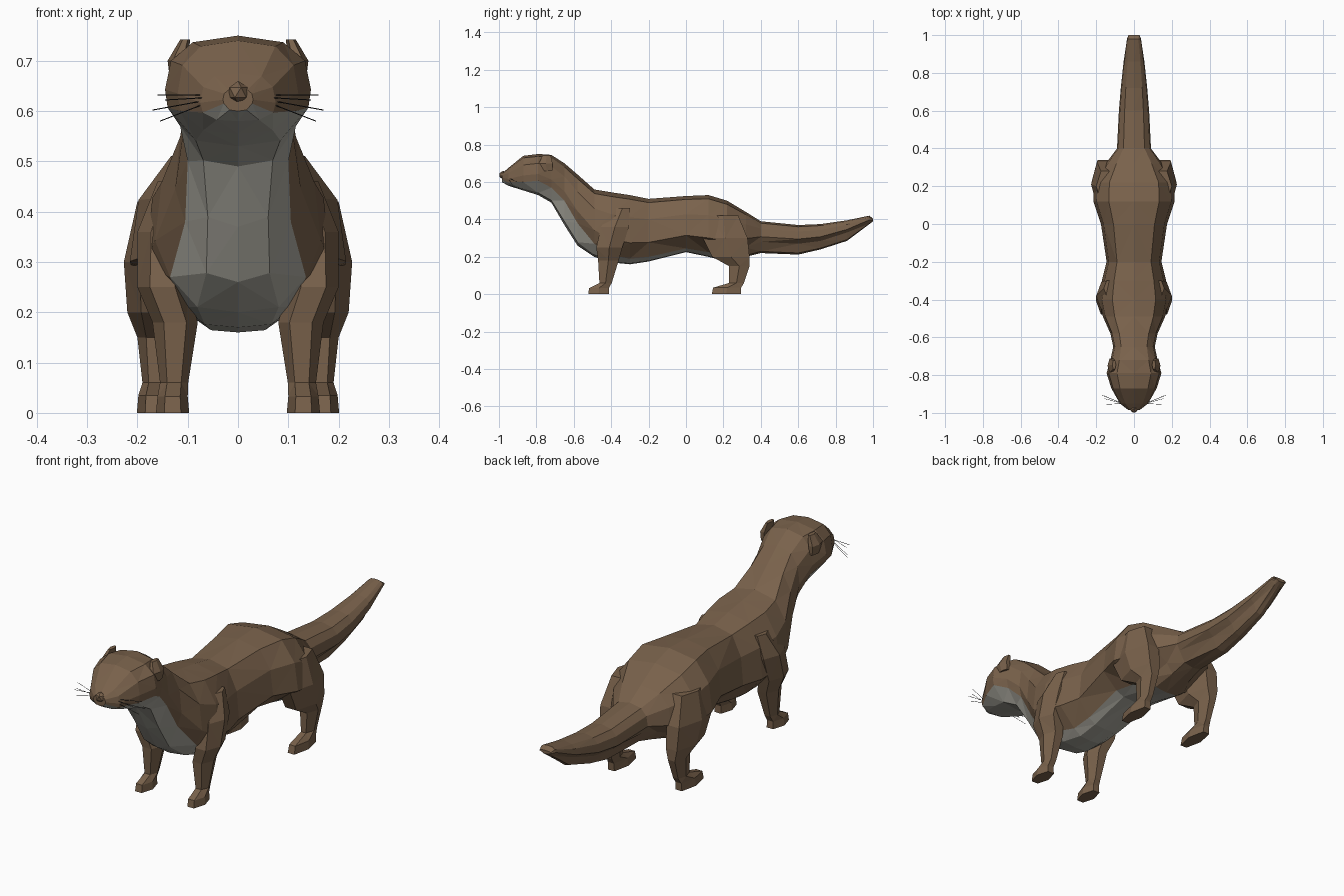
import bpy
import bmesh
import math
from mathutils import Vector

old = bpy.data.objects.get("Cube")
if old:
    bpy.data.objects.remove(old, do_unlink=True)


def make_material(name, colour):
    mat = bpy.data.materials.new(name)
    mat.use_nodes = True
    mat.diffuse_color = (*colour, 1)
    mat.node_tree.nodes["Principled BSDF"].inputs["Base Color"].default_value = (*colour, 1)
    return mat


brown_fur = make_material("brown fur", (0.19, 0.12, 0.07))
pale_fur = make_material("pale grey fur", (0.40, 0.39, 0.34))
whisker_black = make_material("whisker black", (0.02, 0.02, 0.02))


def add_object(name, data, *materials):
    for mat in materials:
        data.materials.append(mat)
    obj = bpy.data.objects.new(name, data)
    bpy.context.collection.objects.link(obj)
    return obj


def loft(name, rings, is_pale=None):
    """Skin closed rings into a faceted solid; is_pale picks the pale strips."""
    bm = bmesh.new()
    loops = [[bm.verts.new(p) for p in ring] for ring in rings]
    count = len(loops[0])
    for a, b in zip(loops, loops[1:]):
        for k in range(count):
            n = (k + 1) % count
            face = bm.faces.new((a[k], a[n], b[n], b[k]))
            if is_pale and is_pale(k, face.calc_center_median()):
                face.material_index = 1
    bm.faces.new(loops[0])
    bm.faces.new(loops[-1])
    bmesh.ops.recalc_face_normals(bm, faces=bm.faces)
    bmesh.ops.triangulate(bm, faces=bm.faces)
    mesh = bpy.data.meshes.new(name)
    bm.to_mesh(mesh)
    bm.free()
    return add_object(name, mesh, brown_fur, pale_fur)


def trunk_ring(y, top, bottom, width, edge_z, edge_width):
    """Upright cross-section; the edge is where back fur meets underside fur."""
    rise = top - edge_z
    half = [
        (0, top),
        (0.62 * width, top - 0.06 * (top - bottom)),
        (0.92 * width, edge_z + 0.65 * rise),
        (width, edge_z + 0.25 * rise),
        (edge_width, edge_z),
        (0.6 * edge_width, bottom + 0.15 * (edge_z - bottom)),
        (0, bottom),
    ]
    outline = half + [(-x, z) for x, z in half[-2:0:-1]]
    return [(x, y, z) for x, z in outline]


def limb_ring(side, x, y, z, rx, ry):
    """Level six-sided cross-section of a leg or ear."""
    angles = [math.tau * i / 6 for i in range(6)]
    return [(side * (x + rx * math.cos(a)), y + 1.15 * ry * math.sin(a), z)
            for a in angles]


def underside(strip, centre):
    return 4 <= strip <= 7 and centre.y < 0.25


# Trunk stations: y, top, bottom, half width, fur edge height, fur edge half width
head = [
    (-.985, .645, .60, .03, .615, .028),
    (-.95, .675, .58, .075, .597, .07),
    (-.87, .74, .555, .12, .60, .115),
    (-.79, .75, .53, .145, .607, .14),
    (-.72, .745, .49, .125, .57, .115),
    (-.65, .70, .37, .11, .50, .10),
]
torso = [
    head[-1],
    (-.58, .64, .26, .125, .38, .105),
    (-.49, .56, .20, .165, .27, .135),
    (-.40, .545, .17, .185, .21, .11),
    (-.30, .53, .16, .17, .19, .09),
    (-.20, .51, .175, .145, .20, .09),
    (0, .525, .225, .175, .245, .10),
    (.12, .53, .20, .215, .225, .10),
    (.22, .50, .175, .21, .21, .10),
    (.32, .44, .20, .15, .25, .08),
    (.40, .39, .22, .09, .28, .075),
]
tail = [
    torso[-1],
    (.60, .37, .212, .08, .27, .05),
    (.72, .375, .24, .07, .285, .045),
    (.86, .395, .285, .055, .33, .035),
    (.98, .42, .375, .037, .39, .03),
    (1.0, .405, .39, .03, .395, .02),
]
for name, stations in (("head", head), ("torso", torso), ("tail", tail)):
    loft(name, [trunk_ring(*s) for s in stations], underside)

# Limb stations, top to bottom: x, y, z, x radius, y radius
limbs = {
    "front_leg": [
        (.13, -.34, .46, .03, .04),
        (.145, -.38, .36, .055, .075),
        (.15, -.41, .25, .05, .07),
        (.125, -.415, .18, .045, .055),
        (.127, -.43, .06, .028, .033),
        (.13, -.465, .033, .03, .053),
        (.13, -.467, 0, .033, .056),
    ],
    "hind_leg": [
        (.15, .20, .42, .05, .08),
        (.165, .21, .30, .062, .12),
        (.165, .24, .20, .055, .10),
        (.165, .285, .15, .035, .055),
        (.165, .27, .06, .025, .04),
        (.168, .22, .035, .03, .075),
        (.168, .215, 0, .033, .078),
    ],
    "ear": [
        (.12, -.745, .66, .015, .03),
        (.12, -.75, .70, .02, .037),
        (.105, -.745, .742, .01, .022),
    ],
}

# Whisker tips on one side; roots sit on the muzzle
whisker_tips = [(.16, -.91, .632), (.145, -.955, .622),
                (.17, -.905, .602), (.155, -.925, .58)]

for side, label in ((1, "left"), (-1, "right")):
    for part, stations in limbs.items():
        loft(f"{label}_{part}", [limb_ring(side, *s) for s in stations])
    curve = bpy.data.curves.new(f"{label}_whiskers", "CURVE")
    curve.dimensions = "3D"
    curve.bevel_depth = 0.001
    curve.bevel_resolution = 0
    for i, tip in enumerate(whisker_tips):
        root = Vector((.06, -.95, .632 - .005 * i))
        spline = curve.splines.new("POLY")
        spline.points.add(1)
        for point, place in zip(spline.points, (root, Vector(tip))):
            point.co = (side * place.x, place.y, place.z, 1)
    add_object(f"{label}_whiskers", curve, whisker_black)

# Nose
bm = bmesh.new()
bmesh.ops.create_icosphere(bm, subdivisions=1, radius=0.023)
bmesh.ops.translate(bm, verts=bm.verts, vec=(0, -.978, .637))
nose_mesh = bpy.data.meshes.new("nose")
bm.to_mesh(nose_mesh)
bm.free()
add_object("nose", nose_mesh, brown_fur)
